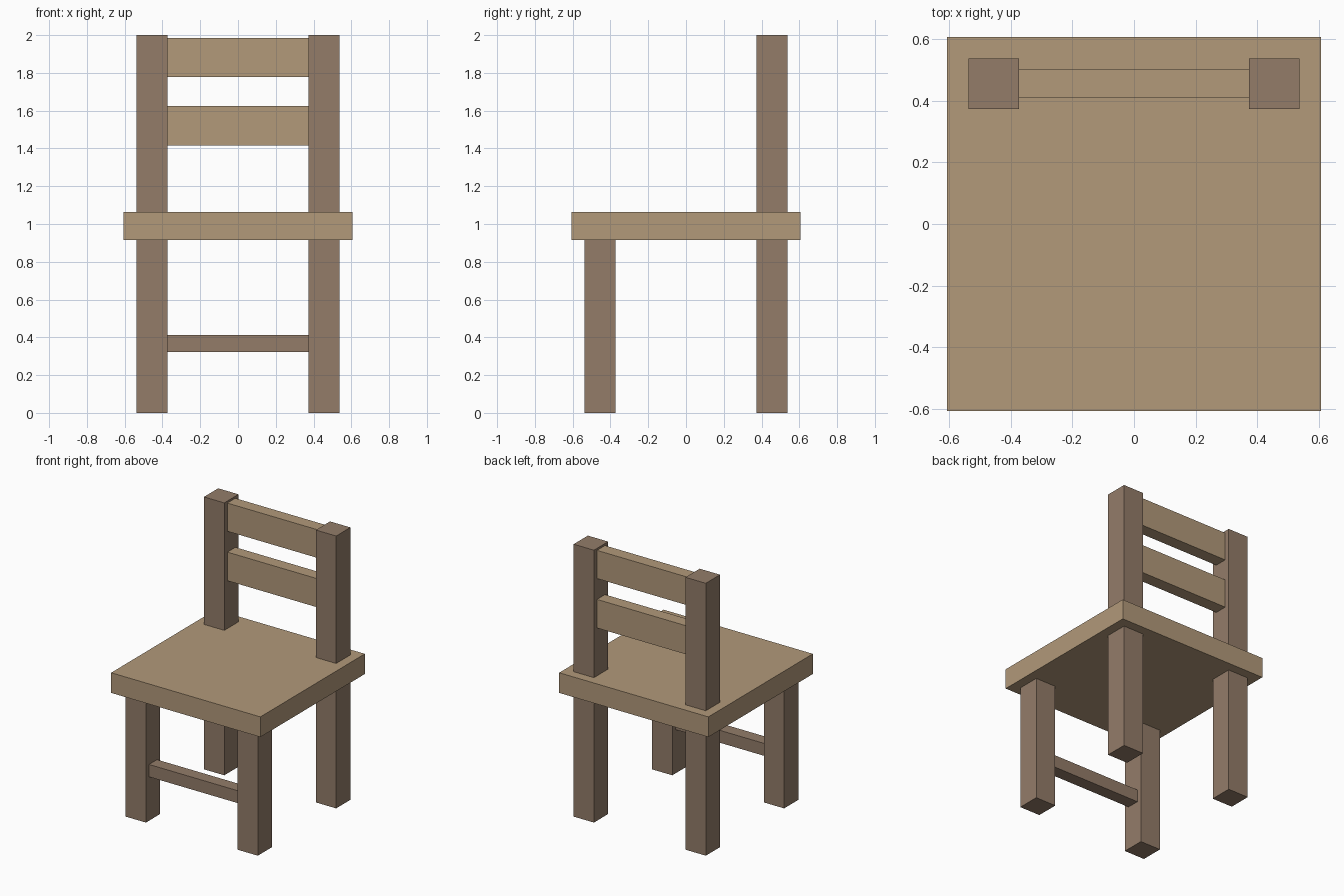
import bpy

default = bpy.data.objects.get("Cube")
if default:
    bpy.data.objects.remove(default, do_unlink=True)


def make_material(name, rgb):
    mat = bpy.data.materials.new(name)
    mat.use_nodes = True
    color = (*rgb, 1.0)
    mat.diffuse_color = color
    bsdf = next(n for n in mat.node_tree.nodes if n.type == "BSDF_PRINCIPLED")
    bsdf.inputs["Base Color"].default_value = color
    return mat


light_wood = make_material("light wood", (0.445, 0.319, 0.195))
dark_wood = make_material("dark wood", (0.292, 0.202, 0.141))


def box(name, x, y, z, mat):
    """Box spanning the given (low, high) range on each axis."""
    spans = (x, y, z)
    bpy.ops.mesh.primitive_cube_add(size=1, location=[(a + b) / 2 for a, b in spans])
    obj = bpy.context.object
    obj.name = name
    obj.scale = [b - a for a, b in spans]
    bpy.ops.object.transform_apply(location=False, rotation=False, scale=True)
    obj.data.materials.append(mat)
    return obj


INNER, OUTER = 0.372, 0.537   # leg faces, measured from the centre
INSET = 0.036                 # rails sit back from the leg faces
SEAT = 0.606
SEAT_BOTTOM, SEAT_TOP = 0.916, 1.064

# Seat
box("seat", (-SEAT, SEAT), (-SEAT, SEAT), (SEAT_BOTTOM, SEAT_TOP), light_wood)

# Legs, with the back pair rising above the seat as posts
for side, sign in (("left", 1), ("right", -1)):
    x = sorted((sign * INNER, sign * OUTER))
    box(f"front_leg_{side}", x, (-OUTER, -INNER), (0, SEAT_BOTTOM), dark_wood)
    box(f"back_leg_{side}", x, (INNER, OUTER), (0, SEAT_BOTTOM), dark_wood)
    box(f"back_post_{side}", x, (INNER, OUTER), (SEAT_TOP, 2), dark_wood)

# Backrest slats
back_y = (INNER + INSET, OUTER - INSET)
for name, z in (("lower_slat", (1.415, 1.625)), ("upper_slat", (1.778, 1.985))):
    box(name, (-INNER, INNER), back_y, z, light_wood)

# Stretcher between the front legs
box("front_stretcher", (-INNER, INNER), (-OUTER + INSET, -INNER - INSET),
    (0.322, 0.413), dark_wood)
